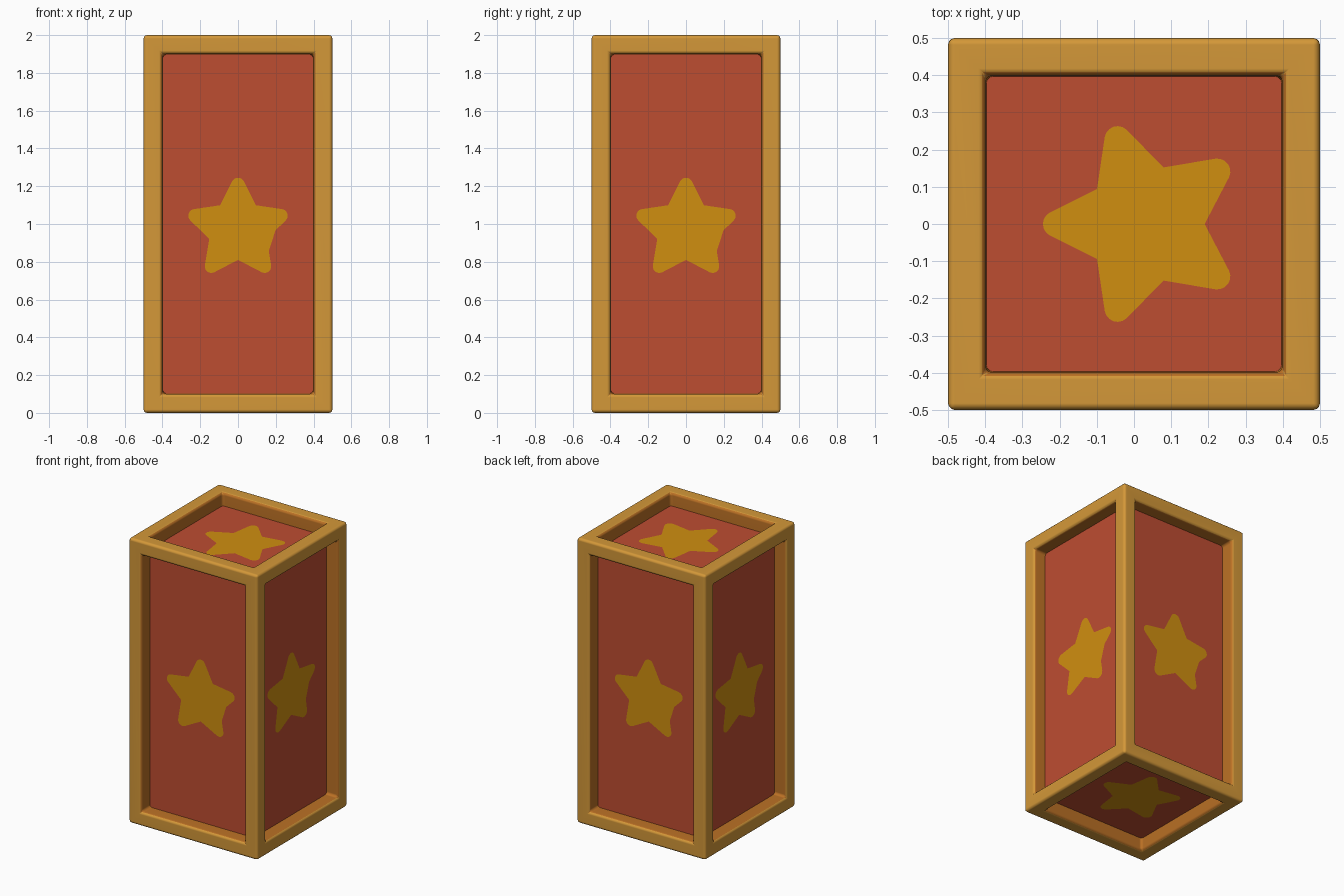
import bpy
import bmesh
from math import sin, cos, tau, radians
from mathutils import Matrix, Vector

cube = bpy.data.objects.get("Cube")
if cube:
    bpy.data.objects.remove(cube)

WIDTH, HEIGHT = 1.0, 2.0
BORDER, DEPTH, ROUND = 0.1, 0.09, 0.018


def material(name, rgb):
    mat = bpy.data.materials.new(name)
    mat.use_nodes = True
    mat.diffuse_color = (*rgb, 1)
    mat.node_tree.nodes["Principled BSDF"].inputs["Base Color"].default_value = (*rgb, 1)
    return mat


gold = material("golden frame", (0.658, 0.314, 0.040))
amber = material("amber recess", (0.491, 0.162, 0.018))
red = material("brick red panel", (0.515, 0.074, 0.031))
yellow = material("star yellow", (0.631, 0.275, 0.005))


def add_object(name, bm, mats):
    mesh = bpy.data.meshes.new(name)
    bm.to_mesh(mesh)
    bm.free()
    obj = bpy.data.objects.new(name, mesh)
    bpy.context.collection.objects.link(obj)
    for mat in mats:
        mesh.materials.append(mat)
    return obj


# Box: every face gets a raised border around a recessed panel
bm = bmesh.new()
bmesh.ops.create_cube(bm, size=1, matrix=Matrix.Translation((0, 0, HEIGHT / 2))
                      @ Matrix.Diagonal((WIDTH, WIDTH, HEIGHT, 1)))
panels = bm.faces[:]
bmesh.ops.inset_individual(bm, faces=panels, thickness=BORDER, use_even_offset=True)
walls = bmesh.ops.inset_individual(bm, faces=panels, thickness=0.003,
                                   use_even_offset=True)["faces"]
bm.normal_update()
for face in panels:
    face.material_index = 2
    bmesh.ops.translate(bm, verts=face.verts[:], vec=face.normal * -DEPTH)
for face in walls:
    face.material_index = 1
bm.normal_update()

# Round the outer edges, the rims and the recess corners
rounded = [e for e in bm.edges
           if e.calc_face_angle(0) > radians(60)
           and all(f.material_index != 2 for f in e.link_faces)]
bmesh.ops.bevel(bm, geom=rounded, offset=ROUND, segments=3, profile=0.5,
                affect='EDGES', clamp_overlap=True, material=-1)
box = add_object("box_frame_and_panels", bm, [gold, amber, red])
bpy.ops.object.select_all(action='DESELECT')
box.select_set(True)
bpy.context.view_layer.objects.active = box
bpy.ops.object.shade_smooth_by_angle(angle=radians(40))
weighted = box.modifiers.new("even_shading", 'WEIGHTED_NORMAL')
weighted.keep_sharp = True


# Star outline with rounded tips, pointing along +y
def star_outline(tip_centre=0.24, tip_radius=0.035, notch=0.16, steps=6):
    points = []
    for i in range(5):
        a = tau / 4 + i * tau / 5
        centre = Vector((cos(a), sin(a))) * tip_centre
        for s in range(steps + 1):
            b = a + radians(61) * (2 * s / steps - 1)
            points.append(centre + Vector((cos(b), sin(b))) * tip_radius)
        c = a + tau / 10
        points.append(Vector((cos(c), sin(c))) * notch)
    return points


# One star plate per panel: name, outward direction, direction of the tip
X, Y, Z = Vector((1, 0, 0)), Vector((0, 1, 0)), Vector((0, 0, 1))
for name, normal, up in (("front", -Y, Z), ("back", Y, Z), ("left", X, Z),
                         ("right", -X, Z), ("top", Z, -X), ("bottom", -Z, X)):
    side = up.cross(normal)
    half = HEIGHT / 2 if normal.z else WIDTH / 2
    origin = Z * (HEIGHT / 2) + normal * (half - DEPTH + 0.003) - up * 0.03
    bm = bmesh.new()
    bm.faces.new([bm.verts.new(origin + side * p.x + up * p.y) for p in star_outline()])
    bmesh.ops.triangulate(bm, faces=bm.faces[:])
    add_object(name + "_star", bm, [yellow])
